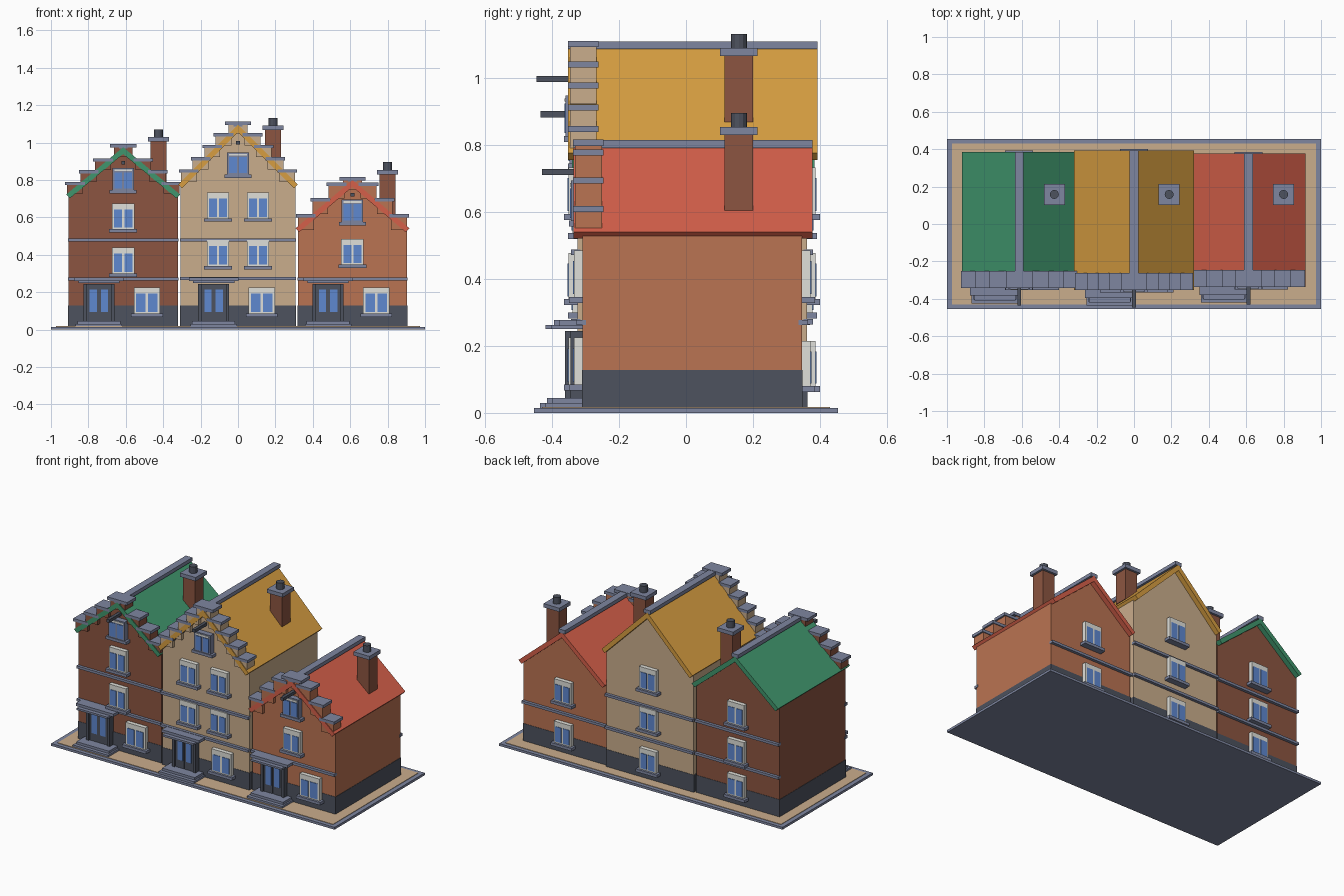
import bpy

cube = bpy.data.objects.get("Cube")
if cube:
    bpy.data.objects.remove(cube, do_unlink=True)


def material(name, rgb):
    lin = [((c / 255 + 0.055) / 1.055) ** 2.4 for c in rgb] + [1.0]
    m = bpy.data.materials.new(name)
    m.use_nodes = True
    m.diffuse_color = lin
    m.node_tree.nodes["Principled BSDF"].inputs["Base Color"].default_value = lin
    return m


STONE = material("blue grey stone", (126, 134, 160))
DARK = material("dark slate", (77, 82, 94))
BROWN = material("brown brick", (140, 85, 65))
TAN = material("tan plaster", (202, 173, 140))
CLAY = material("terracotta brick", (186, 115, 82))
GREEN = material("green tiles", (64, 150, 109))
OCHRE = material("ochre tiles", (215, 158, 65))
RED = material("red tiles", (213, 96, 74))
CREAM = material("cream frame", (224, 224, 218))
BLUE = material("blue glass", (94, 136, 208))


def make(name, verts, faces, mat):
    me = bpy.data.meshes.new(name)
    me.from_pydata(verts, [], faces)
    me.materials.append(mat)
    ob = bpy.data.objects.new(name, me)
    bpy.context.collection.objects.link(ob)
    return ob


def extrude(name, profile, y0, y1, mat):
    """Extrude an anticlockwise (x, z) profile along y."""
    n = len(profile)
    verts = [(x, y, z) for y in (y0, y1) for x, z in profile]
    faces = [list(range(n)), list(range(2 * n - 1, n - 1, -1))]
    faces += [(i, i + n, (i + 1) % n + n, (i + 1) % n) for i in range(n)]
    return make(name, verts, faces, mat)


def box(name, x, y, z, mat):
    (x0, x1), (y0, y1) = sorted(x), sorted(y)
    return extrude(name, [(x0, z[0]), (x1, z[0]), (x1, z[1]), (x0, z[1])], y0, y1, mat)


def around(c, w):
    return (c - w / 2, c + w / 2)


def window(name, cx, wall, d, z0, z1, w=0.12, attic=False):
    """Two-light window on a wall plane; d is the outward y direction."""
    deep = 0.035 if attic else 0.026
    face = wall + d * deep
    box(name + "_frame", around(cx, w), (wall - d * 0.01, face), (z0, z1), STONE if attic else CREAM)
    top = z0 + (z1 - z0) * (0.8 if attic else 0.77)
    for s in (-1, 1):
        box(name + "_pane", around(cx + s * w * 0.23, w * 0.36), (face, face + d * 0.003),
            (z0 + 0.008, top), BLUE)
    if attic:
        box(name + "_transom", around(cx, w * 0.82), (face, face + d * 0.003),
            (top + 0.006, z1 - 0.008), CREAM)
    box(name + "_sill", around(cx, w + 0.03), (wall - d * 0.01, wall + d * 0.04),
        (z0 - 0.018, z0), STONE)


def door(name, cx, wall):
    box(name + "_frame", around(cx, 0.165), (wall + 0.01, wall - 0.024), (0.04, 0.245), DARK)
    for s in (-1, 1):
        box(name + "_post", around(cx + s * 0.074, 0.018), (wall, wall - 0.036), (0.04, 0.245), DARK)
        box(name + "_leaf", around(cx + s * 0.032, 0.058), (wall, wall - 0.028), (0.045, 0.225), DARK)
        box(name + "_glass", around(cx + s * 0.03, 0.038), (wall - 0.028, wall - 0.031), (0.095, 0.215), BLUE)
    box(name + "_canopy", around(cx, 0.22), (wall + 0.01, wall - 0.095), (0.25, 0.262), STONE)
    box(name + "_canopy_top", around(cx, 0.265), (wall + 0.01, wall - 0.07), (0.26, 0.278), STONE)
    box(name + "_lower_step", around(cx, 0.25), (wall, wall - 0.112), (0.015, 0.03), STONE)
    box(name + "_upper_step", around(cx, 0.23), (wall, wall - 0.09), (0.03, 0.045), STONE)


def chimney(name, cx, z0, z1):
    cy = 0.158
    box(name + "_stack", around(cx, 0.085), around(cy, 0.085), (z0, z1), BROWN)
    box(name + "_cap", around(cx, 0.112), around(cy, 0.112), (z1, z1 + 0.024), STONE)
    bpy.ops.mesh.primitive_cylinder_add(vertices=12, radius=0.024, depth=0.06,
                                        location=(cx, cy, z1 + 0.036))
    pot = bpy.context.object
    pot.name = name + "_pot"
    pot.data.materials.append(DARK)


def house(name, cx, half, front, back, eave, ridge, wall_mat, roof_mat,
          courses, rows, pairs, attic, beam, steps, chim):
    # Walls, plinth and string courses
    run = half + 0.013
    slope = (ridge - eave) / run
    wall_top = ridge - 0.012 - slope * half
    extrude(name + "_walls", [(cx - half, 0.015), (cx + half, 0.015), (cx + half, wall_top),
                              (cx, ridge - 0.012), (cx - half, wall_top)], front, back, wall_mat)
    box(name + "_plinth", around(cx, 2 * half + 0.004), (front - 0.002, back + 0.002),
        (0.015, 0.128), DARK)
    for z in courses:
        for y, d in ((front, -1), (back, 1)):
            box(name + "_course", around(cx, 2 * half + 0.006), (y - d * 0.01, y + d * 0.018),
                around(z, 0.016), STONE)

    # Roof with its ridge stone
    y0, y1 = front - 0.027, back + 0.032
    low = (run - 0.02, eave - 0.02)
    inner = low[1] + slope * low[0]
    extrude(name + "_roof", [(cx - low[0], low[1]), (cx, inner), (cx + low[0], low[1]),
                             (cx + run, eave), (cx, ridge), (cx - run, eave)], y0, y1, roof_mat)
    box(name + "_ridge", around(cx, 0.046), (y0, y1), (ridge - 0.008, ridge + 0.015), STONE)

    # Stepped gable blocks with stone caps
    drop = steps[1][1] - steps[0][1]
    for out, top in steps:
        for s in (-1, 1):
            box(name + "_gable_block", (cx + s * (out - 0.01), cx + s * (out - 0.095)),
                (y0 + 0.005, y0 + 0.085), (top - drop, top - 0.017), wall_mat)
            box(name + "_gable_cap", (cx + s * out, cx + s * (out - 0.105)),
                (y0 - 0.001, y0 + 0.09), (top - 0.018, top), STONE)
    box(name + "_gable_top_block", around(cx, 0.1), (y0 + 0.005, y0 + 0.085),
        (ridge - 0.05, ridge), wall_mat)
    box(name + "_gable_top_cap", around(cx, 0.14), (y0 - 0.001, y0 + 0.09),
        (ridge - 0.002, ridge + 0.017), STONE)

    # Openings
    door(name + "_door", cx - 0.13, front)
    window(name + "_ground_window", cx + 0.127, front, -1, 0.085, 0.225, 0.14)
    window(name + "_back_window", cx, back, 1, 0.08, 0.215)
    for z in rows:
        for x in ((-0.107, 0.107) if pairs else (0,)):
            window(name + "_window", cx + x, front, -1, z, z + 0.138)
        window(name + "_back_window", cx, back, 1, z, z + 0.138)
    window(name + "_attic_window", cx, front, -1, attic, attic + 0.12, 0.115, True)

    # Hoist beam and chimney
    box(name + "_hoist_beam", around(cx, 0.02), (front, front - 0.122), around(beam, 0.019), DARK)
    chimney(name + "_chimney", cx + 0.188, chim[0], chim[1])


# Pavement
box("kerb_slab", (-1, 1), (-0.455, 0.455), (0, 0.015), STONE)
box("pavement", (-0.972, 0.972), (-0.43, 0.43), (0.01, 0.018), TAN)

# Row of houses
house("left_house", -0.614, 0.292, -0.313, 0.352, 0.722, 0.975, BROWN, GREEN,
      (0.27, 0.48), (0.3, 0.537), False, 0.745, 0.892,
      ((0.31, 0.79), (0.237, 0.853), (0.16, 0.916)), (0.78, 1.005))
house("middle_house", 0, 0.307, -0.325, 0.361, 0.776, 1.095, TAN, OCHRE,
      (0.272, 0.48), (0.34, 0.595), True, 0.828, 0.998,
      ((0.315, 0.857), (0.252, 0.922), (0.19, 0.988), (0.13, 1.05)), (0.87, 1.066))
house("right_house", 0.612, 0.292, -0.309, 0.346, 0.541, 0.8, CLAY, RED,
      (0.27,), (0.347,), False, 0.575, 0.72,
      ((0.302, 0.618), (0.225, 0.704), (0.138, 0.787)), (0.6, 0.83))
